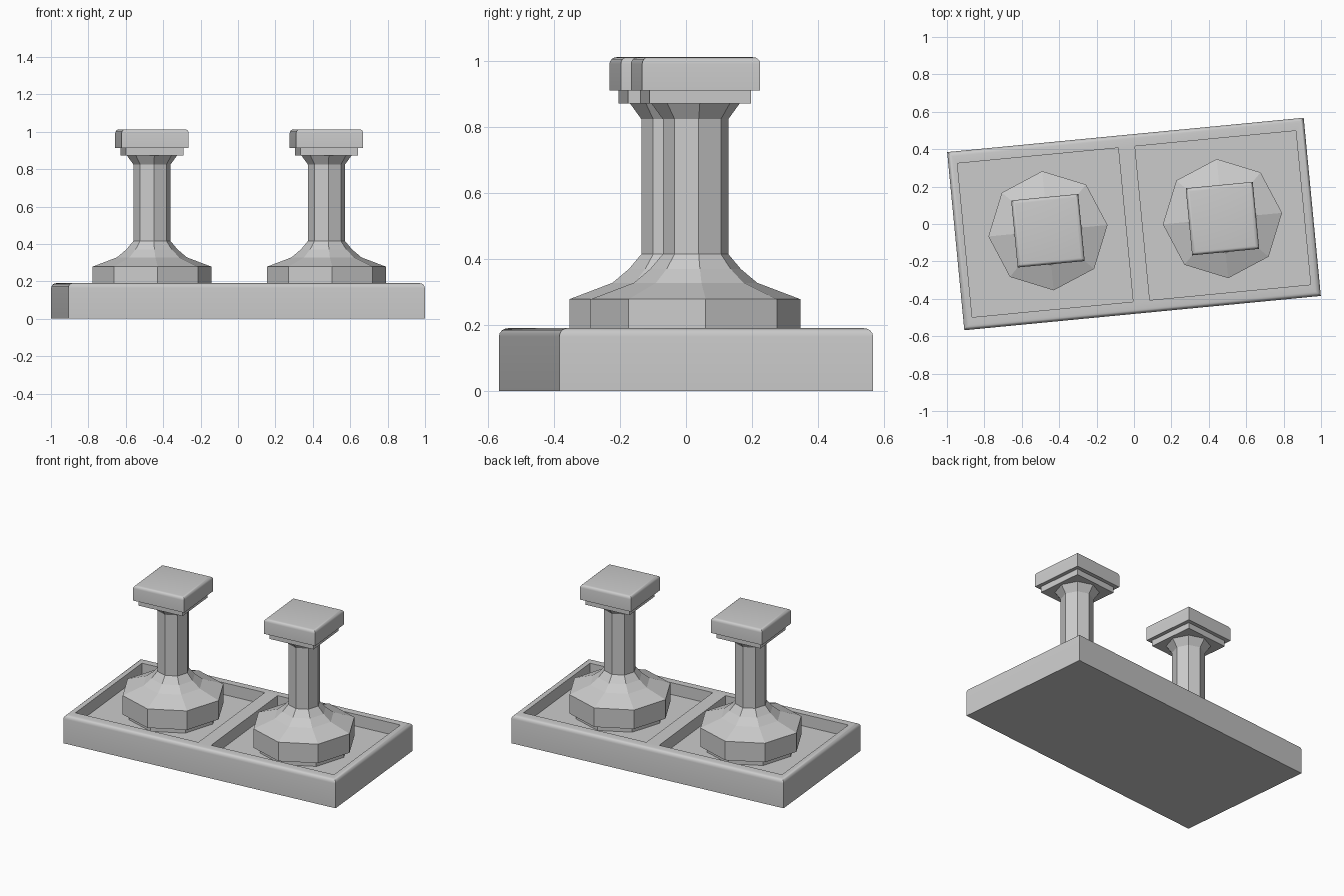
import bpy, bmesh, math
from mathutils import Matrix

if "Cube" in bpy.data.objects:
    bpy.data.objects.remove(bpy.data.objects["Cube"])

TURN = math.radians(5.5)  # whole model is turned slightly about z


def finish(name, bm, x=0, y=0, smooth=False):
    bmesh.ops.recalc_face_normals(bm, faces=bm.faces)
    mesh = bpy.data.meshes.new(name)
    bm.to_mesh(mesh)
    bm.free()
    ob = bpy.data.objects.new(name, mesh)
    bpy.context.collection.objects.link(ob)
    ob.location = (x, y, 0)
    ob.rotation_euler.z = TURN
    if smooth:
        bpy.ops.object.select_all(action='DESELECT')
        ob.select_set(True)
        bpy.context.view_layer.objects.active = ob
        bpy.ops.object.shade_smooth_by_angle(angle=math.radians(35))
    return ob


def slab(bm, w, d, z0, z1, cx=0, round_top=0):
    res = bmesh.ops.create_cube(bm, size=1, matrix=Matrix.Translation((cx, 0, (z0 + z1) / 2))
                                @ Matrix.Diagonal((w, d, z1 - z0, 1)))
    if round_top:
        top = [e for e in bm.edges if all(v in res['verts'] and v.co.z > z1 - 1e-4 for v in e.verts)]
        bmesh.ops.bevel(bm, geom=top, offset=round_top, segments=4, profile=0.5, affect='EDGES')


def lathe(bm, profile, sides=8):
    rings = [[bm.verts.new((r * math.cos(2 * math.pi * i / sides),
                            r * math.sin(2 * math.pi * i / sides), z))
              for i in range(sides)] for r, z in profile]
    for a, b in zip(rings, rings[1:]):
        for i in range(sides):
            j = (i + 1) % sides
            bm.faces.new((a[i], a[j], b[j], b[i]))
    bm.faces.new(rings[0][::-1])
    bm.faces.new(rings[-1])


# Base block with two rectangular recesses
bm = bmesh.new()
slab(bm, 1.915, 0.957, 0, 0.19, round_top=0.025)
base = finish("base", bm, smooth=True)
bm = bmesh.new()
for s in (-1, 1):
    slab(bm, 0.864, 0.826, 0.11, 0.4, cx=s * 0.477)
cutter = finish("recess_cutter", bm)
cutter.hide_render = True
mod = base.modifiers.new("recesses", 'BOOLEAN')
mod.object = cutter
mod.solver = 'EXACT'
# boolean goes before the smoothing so recess edges stay sharp
bpy.context.view_layer.objects.active = base
bpy.ops.object.modifier_move_to_index(modifier=mod.name, index=0)
bpy.ops.object.modifier_apply(modifier=mod.name)
bpy.data.objects.remove(cutter)

# Octagonal pillar outline: foot, drum, sloped shoulder, shaft, flared neck
PILLAR = [(0.28, 0.11), (0.28, 0.15), (0.32, 0.15), (0.32, 0.278), (0.188, 0.328),
          (0.138, 0.37), (0.1, 0.415), (0.1, 0.825), (0.135, 0.873)]

for side, x, y in (("left", -0.46, -0.036), ("right", 0.473, 0.029)):
    bm = bmesh.new()
    lathe(bm, PILLAR)
    finish(side + "_pillar", bm, x, y)
    # Square collar under the cap
    bm = bmesh.new()
    slab(bm, 0.31, 0.31, 0.873, 0.912)
    finish(side + "_collar", bm, x, y)
    # Square cap with rounded top edge
    bm = bmesh.new()
    slab(bm, 0.36, 0.36, 0.912, 1.013, round_top=0.02)
    finish(side + "_cap", bm, x, y, smooth=True)
